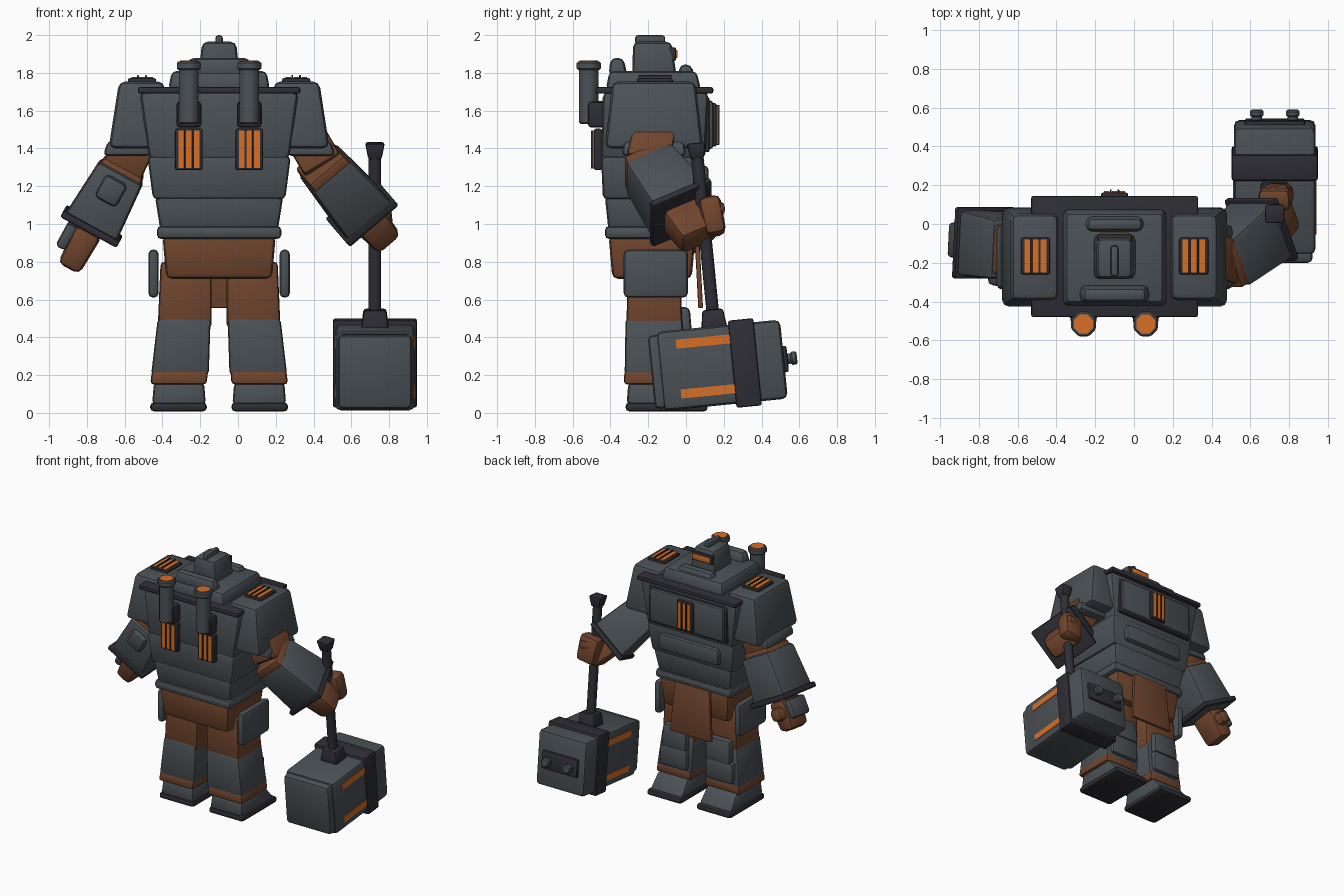
import bpy, bmesh, math
from mathutils import Matrix, Vector

if "Cube" in bpy.data.objects:
    bpy.data.objects.remove(bpy.data.objects["Cube"])

def material(name, rgb):
    m = bpy.data.materials.new(name)
    m.diffuse_color = (*rgb, 1)
    m.use_nodes = True
    m.node_tree.nodes["Principled BSDF"].inputs["Base Color"].default_value = m.diffuse_color
    return m

SLATE = material("slate armour", (0.070, 0.082, 0.092))
DARK = material("dark trim", (0.027, 0.027, 0.036))
BROWN = material("brown cloth", (0.165, 0.060, 0.026))
ORANGE = material("glowing orange", (0.68, 0.16, 0.02))
CX = -0.1  # symmetry plane of the body


def finish(bm, name, mat, bev, M, segs=2):
    if bev:
        bmesh.ops.bevel(bm, geom=bm.edges[:], offset=bev, segments=segs, profile=0.5,
                        affect='EDGES', clamp_overlap=True)
    bm.transform(M)
    bmesh.ops.recalc_face_normals(bm, faces=bm.faces[:])
    me = bpy.data.meshes.new(name)
    bm.to_mesh(me)
    bm.free()
    me.materials.append(mat)
    ob = bpy.data.objects.new(name, me)
    bpy.context.collection.objects.link(ob)
    return ob


def block(name, mat, bot, top, z, bev=0.02, M=Matrix()):
    """Tapered box: bottom and top rectangles (x0, x1, y0, y1) between z[0] and z[1]."""
    bm = bmesh.new()
    rings = []
    for r, h in ((bot, z[0]), (top or bot, z[1])):
        rings.append([bm.verts.new((x, y, h)) for x, y in
                      ((r[0], r[2]), (r[1], r[2]), (r[1], r[3]), (r[0], r[3]))])
    bm.faces.new(rings[0][::-1])
    bm.faces.new(rings[1])
    for i in range(4):
        j = (i + 1) % 4
        bm.faces.new((rings[0][i], rings[0][j], rings[1][j], rings[1][i]))
    return finish(bm, name, mat, bev, M)


def sided(name, mat, bot, top, z, s, bev=0.02):
    """Block on one side; x given as distance outward from the body's plane."""
    def flip(r):
        a, b = sorted((CX + s * r[0], CX + s * r[1]))
        return (a, b, r[2], r[3])
    side = "left" if s < 0 else "right"
    return block(f"{side}_{name}", mat, flip(bot), flip(top or bot), z, bev)


def frame(a, b, hint=(0, 1, 0)):
    """Matrix with z running from a towards b and y close to hint."""
    a, b = Vector(a), Vector(b)
    w = (b - a).normalized()
    v = Vector(hint)
    v = (v - w * v.dot(w)).normalized()
    u = v.cross(w)
    R = Matrix((u, v, w)).transposed().to_4x4()
    return Matrix.Translation(a) @ R, (b - a).length


def limb(name, mat, a, b, s0, s1, bev=0.02, z0=0.0, z1=None):
    M, L = frame(a, b)
    r = lambda s: (-s[0] / 2, s[0] / 2, -s[1] / 2, s[1] / 2)
    return block(name, mat, r(s0), r(s1), (z0, L if z1 is None else z1), bev, M)


def tube(name, mat, r0, r1, z, M, sides=8, bev=0.008):
    bm = bmesh.new()
    bmesh.ops.create_cone(bm, cap_ends=True, segments=sides, radius1=r0, radius2=r1, depth=z[1] - z[0])
    bm.transform(Matrix.Translation((0, 0, (z[0] + z[1]) / 2)) @ Matrix.Rotation(math.pi / sides, 4, 'Z'))
    return finish(bm, name, mat, bev, M, 1)


def vent(name, M, w, h):
    """Dark framed grille with three orange bars; local z is outward, y is along the bars."""
    block(name + "_frame", DARK, (-w/2, w/2, -h/2, h/2), None, (-0.03, 0.012), 0.01, M)
    p = w * 0.28
    for i in (-1, 0, 1):
        block(name + "_glow", ORANGE, (i*p - p*.36, i*p + p*.36, -h*.45, h*.45), None, (0.01, 0.019), 0, M)
    for i in (-.5, .5):
        block(name + "_slat", DARK, (i*p - p*.12, i*p + p*.12, -h*.46, h*.46), None, (0.01, 0.028), 0.003, M)


def at(x, y, z, *rots):
    M = Matrix.Translation((x, y, z))
    for a, ax in rots:
        M = M @ Matrix.Rotation(math.radians(a), 4, ax)
    return M

BACK = (90, 'X')    # local z -> -y
FRONT = (-90, 'X')  # local z -> +y

# Torso tiers, belt and pelvis
block("upper_chest", SLATE, (-.47, .27, -.45, .10), (-.52, .32, -.44, .12), (1.34, 1.70), .03)
block("lower_chest", SLATE, (-.45, .25, -.44, .07), (-.48, .28, -.45, .10), (1.13, 1.36), .025)
block("abdomen", SLATE, (-.41, .21, -.41, .04), (-.44, .24, -.43, .07), (.96, 1.15), .025)
block("belt", SLATE, (-.43, .23, -.43, .06), None, (.92, .99), .025)
block("pelvis", BROWN, (-.38, .18, -.39, .03), (-.40, .20, -.41, .05), (.71, .94), .03)
block("tabard", BROWN, (-.28, .08, .065, .09), (-.25, .05, .045, .07), (.555, .94), .006)
block("chest_top_plate", DARK, (-.53, .33, -.48, .145), None, (1.69, 1.725), .012)
block("chest_panel_trim", DARK, (-.44, .24, .08, .125), None, (1.38, 1.67), .01)
block("chest_panel", SLATE, (-.42, .22, .08, .145), None, (1.395, 1.655), .02)
block("belly_panel", SLATE, (-.36, .16, .06, .12), None, (1.18, 1.31), .025)
vent("chest_vent", at(CX, .15, 1.525, FRONT), .14, .23)

# Collar, head and visor
block("collar", SLATE, (-.37, .17, -.425, .08), (-.35, .15, -.405, .055), (1.71, 1.81), .025)
block("collar_rear_bar", SLATE, (-.285, .085, -.41, -.31), (-.26, .06, -.40, -.33), (1.78, 1.88), .03)
block("collar_face_bar", SLATE, (-.255, .055, -.04, .045), (-.24, .04, -.035, .03), (1.78, 1.845), .03)
block("head", SLATE, (-.21, .01, -.285, -.05), (-.19, -.01, -.28, -.075), (1.78, 1.965), .03)
block("head_crest", SLATE, (-.12, -.08, -.27, -.11), None, (1.95, 2.0), .016)
block("visor_frame", DARK, (-.19, -.01, -.10, -.052), None, (1.865, 1.935), .008)
block("visor", ORANGE, (-.175, -.025, -.06, -.045), None, (1.88, 1.92), .002)

# Mirrored parts
for s in (-1, 1):
    side = "left" if s < 0 else "right"
    # shoulders
    sided("shoulder", SLATE, (.27, .585, -.43, .09), (.29, .53, -.39, .05), (1.40, 1.755), s, .035)
    sided("shoulder_rim", SLATE, (.36, .615, -.34, .0), (.36, .59, -.33, -.01), (1.36, 1.44), s, .025)
    vent(side + "_shoulder_vent", at(CX + s * .408, -.165, 1.76), .15, .19)
    # exhaust stacks
    x = CX + s * .16
    M = at(x, -.515, 0)
    tube(side + "_exhaust_tube", SLATE, .056, .056, (1.53, 1.83), M)
    tube(side + "_exhaust_cap", SLATE, .069, .069, (1.815, 1.86), M)
    tube(side + "_exhaust_glow", ORANGE, .052, .052, (1.857, 1.865), M, bev=0)
    block(side + "_exhaust_bracket", DARK, (x-.066, x+.066, -.52, -.42), None, (1.51, 1.65), .02)
    vent(side + "_exhaust_vent", at(x, -.475, 1.395, BACK), .145, .22)
    # hips and legs
    sided("hip_plate", SLATE, (.32, .375, -.33, .01), None, (.61, .865), s, .025)
    sided("thigh", BROWN, (.04, .325, -.315, -.02), (.04, .31, -.31, -.03), (.45, .80), s, .02)
    sided("shin", SLATE, (.055, .36, -.325, .0), (.045, .325, -.32, -.02), (.20, .50), s, .02)
    sided("knee_pad", SLATE, (.08, .30, -.06, .035), (.09, .29, -.06, .02), (.38, .56), s, .025)
    sided("shin_plate", SLATE, (.08, .32, -.06, .025), None, (.23, .39), s, .02)
    sided("ankle_wrap", BROWN, (.065, .365, -.33, .0), (.06, .355, -.325, .0), (.15, .23), s, .02)
    sided("boot", SLATE, (.07, .355, -.315, .10), (.08, .345, -.305, .0), (.04, .165), s, .025)
    sided("sole", DARK, (.065, .365, -.32, .115), None, (.008, .055), s, .02)

# Left arm, hanging
E, W = Vector((-.615, -.13, 1.28)), Vector((-.785, -.095, .97))
limb("left_upper_arm", BROWN, (-.52, -.16, 1.48), E, (.22, .24), (.22, .24))
limb("left_elbow_band", BROWN, E, W, (.23, .25), (.25, .27), z0=-.035, z1=.04)
limb("left_forearm", SLATE, E, W, (.26, .31), (.31, .34), .025)
limb("left_cuff", DARK, E, W, (.34, .37), (.34, .37), .012, z0=.315, z1=.355)
M, L = frame(E, W)
block("left_elbow_guard", SLATE, (-.065, .065, -.20, -.13), None, (.035, .17), .025, M)
H = W + (W - E).normalized() * .23
limb("left_fist", BROWN, W, H, (.15, .22), (.13, .19), .035)
block("left_thumb", BROWN, (-.05, .05, .05, .16), None, (.40, .50), .035, M)
sx = -.06 if (M.to_3x3() @ Vector((1, 0, 0))).x > 0 else .06
block("left_knuckle_plate", SLATE, (min(sx, sx*2), max(sx, sx*2), -.09, .09), None, (.37, .51), .02, M)

# Right arm, reaching forward to the hammer
E, W = Vector((.455, -.20, 1.30)), Vector((.66, -.025, 1.06))
limb("right_upper_arm", BROWN, (.36, -.165, 1.46), E, (.22, .23), (.22, .23))
limb("right_elbow_band", BROWN, E, W, (.24, .25), (.25, .27), z0=-.045, z1=.04)
limb("right_forearm", SLATE, E, W, (.26, .28), (.31, .33), .025)
limb("right_cuff", DARK, E, W, (.34, .36), (.34, .36), .012, z0=.335, z1=.375)
H = W + (W - E).normalized() * .21
limb("right_fist", BROWN, W, H, (.19, .24), (.16, .22), .04)
limb("right_thumb", BROWN, (.66, .13, 1.08), (.80, .18, 1.08), (.09, .09), (.08, .08), .035)
limb("right_fingers", BROWN, (.72, .12, 1.14), (.75, .16, .94), (.17, .12), (.15, .11), .035)

# Hammer, tilted about x
M = at(.725, .17, .25, (5.7, 'X'))
block("hammer_head", SLATE, (-.21, .21, -.31, .35), None, (-.21, .21), .03, M)
block("hammer_striking_face", SLATE, (-.195, .195, -.355, -.28), None, (-.195, .195), .025, M)
block("hammer_band", DARK, (-.222, .222, .075, .21), None, (-.232, .232), .012, M)
block("hammer_end_plate", DARK, (-.155, .155, .32, .37), None, (-.07, .07), .012, M)
for i, s in enumerate((-1, 1)):
    tube(f"hammer_knob_{i}", SLATE, .03, .03, (.34, .40), M @ at(s*.093, 0, 0, FRONT))
    tube(f"hammer_knob_head_{i}", SLATE, .038, .038, (.385, .42), M @ at(s*.093, 0, 0, FRONT))
    for h in (-.13, .135):
        xs = sorted((s * .205, s * .214))
        block("hammer_stripe", ORANGE, (*xs, -.21, .08), None, (h - .024, h + .024), 0, M)
block("hammer_socket", DARK, (-.075, .075, -.07, .07), (-.06, .06, -.055, .055), (.19, .30), .015, M)
tube("hammer_handle", DARK, .036, .036, (.2, 1.14), M)
block("hammer_pommel", DARK, (-.035, .035, -.035, .035), (-.052, .052, -.05, .05), (1.10, 1.185), .012, M)

# Smooth bevels, crisp edges
bpy.ops.object.select_all(action='SELECT')
bpy.context.view_layer.objects.active = bpy.context.selected_objects[0]
bpy.ops.object.shade_smooth_by_angle(angle=math.radians(30))
